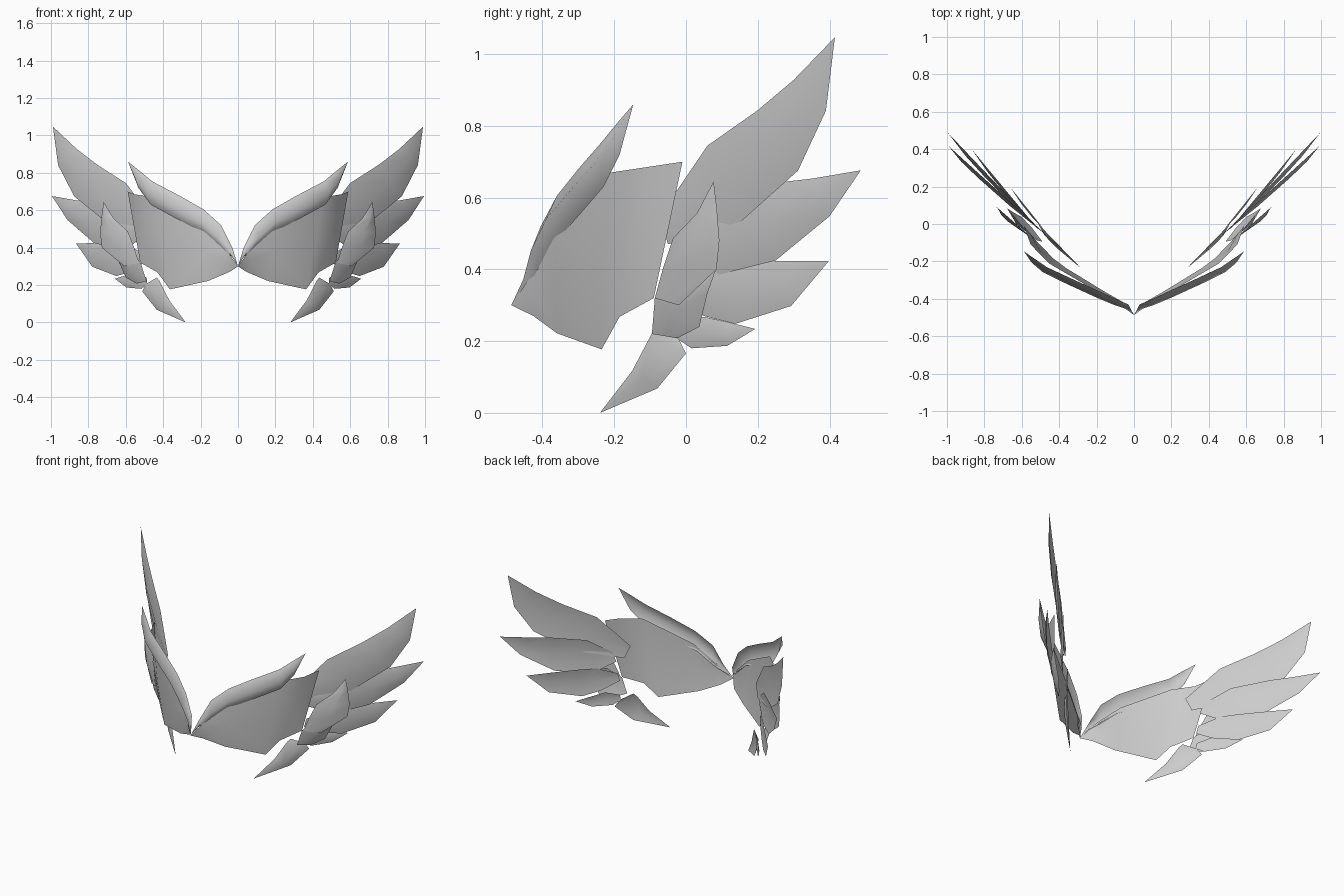
import bpy, bmesh
from math import sin, pi
from mathutils import Vector

default_cube = bpy.data.objects.get("Cube")
if default_cube:
    bpy.data.objects.remove(default_cube, do_unlink=True)

# Single soft grey for the whole model
grey = bpy.data.materials.new("soft_grey")
grey.use_nodes = True
grey.diffuse_color = (0.6, 0.6, 0.6, 1)
grey.node_tree.nodes["Principled BSDF"].inputs["Base Color"].default_value = grey.diffuse_color

OUTWARD = Vector((0.7, -0.7, 0))


def slanted(offset, slope, tilt=0.0):
    """Sideways position of a flat feather that lies on a slanted plane."""
    return lambda y, z: offset + slope * y + tilt * z


def curved(stations, tilt=0.0):
    """Sideways position of a bent part, interpolated between (y, x) stations."""
    def position(y, z):
        x = stations[-1][1]
        for (start_y, start_x), (end_y, end_x) in zip(stations, stations[1:]):
            if y <= end_y:
                factor = max(0, (y - start_y) / (end_y - start_y))
                x = start_x + (end_x - start_x) * factor
                break
        return x + tilt * (z - 0.3)
    return position


def feather(name, upper, lower, sideways, bulge):
    """Thin cupped sheet lofted between an upper and a lower edge, root to tip.
    Edges are (y, z) points; the sheet is mirrored to the other wing."""
    bm = bmesh.new()
    rows = []
    for index, (top, bottom) in enumerate(zip(upper, lower)):
        a, b = (Vector((sideways(y, z), y, z)) for y, z in (top, bottom))
        swell = sin(pi * index / (len(upper) - 1)) ** 0.5 if 0 < index < len(upper) - 1 else 0
        middle = (a + b) / 2 + OUTWARD * bulge * swell
        rows.append([bm.verts.new(point) for point in (a, middle, b)])
    for row, following in zip(rows, rows[1:]):
        for k in range(len(row) - 1):
            bm.faces.new((row[k], row[k + 1], following[k + 1], following[k]))
    bmesh.ops.remove_doubles(bm, verts=bm.verts, dist=0.0005)
    # Face the sheet away from the centre of the pair
    bm.normal_update()
    if sum((f.normal.dot(OUTWARD) for f in bm.faces)) < 0:
        bmesh.ops.reverse_faces(bm, faces=bm.faces)
    for face in bm.faces:
        face.smooth = True
    mesh = bpy.data.meshes.new(name)
    bm.to_mesh(mesh)
    bm.free()
    mesh.materials.append(grey)
    part = bpy.data.objects.new(name, mesh)
    bpy.context.collection.objects.link(part)
    mirror = part.modifiers.new("other_wing", "MIRROR")
    mirror.use_axis[0] = True
    mirror.use_mirror_merge = False
    return part


root = (-.487, .3)

# Broad inner panel of the wing
feather("wing_panel",
        [root, (-.42, .40), (-.36, .52), (-.21, .67), (-.11, .685), (-.01, .7)],
        [root, (-.425, .27), (-.36, .222), (-.235, .177), (-.185, .268), (-.09, .32)],
        curved([root[:1] + (0,), (-.425, .05), (-.36, .17), (-.235, .38),
                (-.185, .435), (-.09, .52), (0, .54)], tilt=0.13),
        bulge=0.01)

# Cupped feather along the leading edge
tip = (-.147, .86)
feather("leading_feather",
        [root, (-.43, .4), (-.405, .52), (-.36, .605), (-.3, .68), (-.235, .755), (-.19, .81), tip],
        [root, (-.44, .345), (-.41, .385), (-.365, .475), (-.29, .56), (-.23, .63), (-.185, .72), tip],
        curved([root[:1] + (0,), (-.43, .03), (-.405, .09), (-.36, .185), (-.235, .46), (-.147, .588)]),
        bulge=0.04)

# Four long flight feathers, from the top down
tip = (.415, 1.047)
feather("flight_feather_top",
        [(-.075, .547), (.06, .745), (.198, .842), (.3, .928), tip],
        [(-.05, .47), (.154, .534), (.312, .675), (.39, .842), tip],
        slanted(.533, 1.1), bulge=0.02)

tip = (.487, .676)
feather("flight_feather_upper",
        [(0, .515), (.11, .605), (.28, .645), (.351, .653), tip],
        [(-.02, .45), (.08, .385), (.184, .392), (.304, .453), (.4, .548), tip][:1]
        + [(.09, .385), (.25, .425), (.4, .548), tip],
        slanted(.532, .95), bulge=0.02)

tip = (.398, .423)
feather("flight_feather_middle",
        [(-.03, .37), (.07, .418), (.16, .423), (.28, .424), tip],
        [(-.04, .32), (.05, .27), (.137, .248), (.293, .298), tip],
        slanted(.536, .83), bulge=0.015)

tip = (.193, .234)
feather("flight_feather_bottom",
        [(-.02, .24), (.05, .268), (.12, .252), tip],
        [(-.024, .207), (.015, .18), (.115, .187), tip],
        slanted(.504, .8), bulge=0.01)

# Short overlapping feathers on the outer side
tip = (.077, .645)
feather("outer_feather_upright",
        [(-.087, .32), (-.065, .4), (-.036, .487), (.03, .556), tip],
        [(-.02, .3), (.085, .4), (.093, .48), (.086, .57), tip],
        slanted(.63, 1.15), bulge=0.02)

tip = (.085, .404)
feather("outer_feather_small",
        [(-.095, .22), (-.087, .32), (-.024, .386), tip],
        [(-.024, .208), (.037, .24), (.06, .334), tip],
        slanted(.51, .8, tilt=0.25), bulge=0.025)

# Feather sweeping down and forward to the lowest point
tip = (-.24, 0)
feather("lower_feather",
        [(-.08, .24), (-.095, .222), (-.15, .117), tip],
        [(-.02, .205), (0, .166), (-.08, .068), tip],
        slanted(.512, .97), bulge=0.02)
